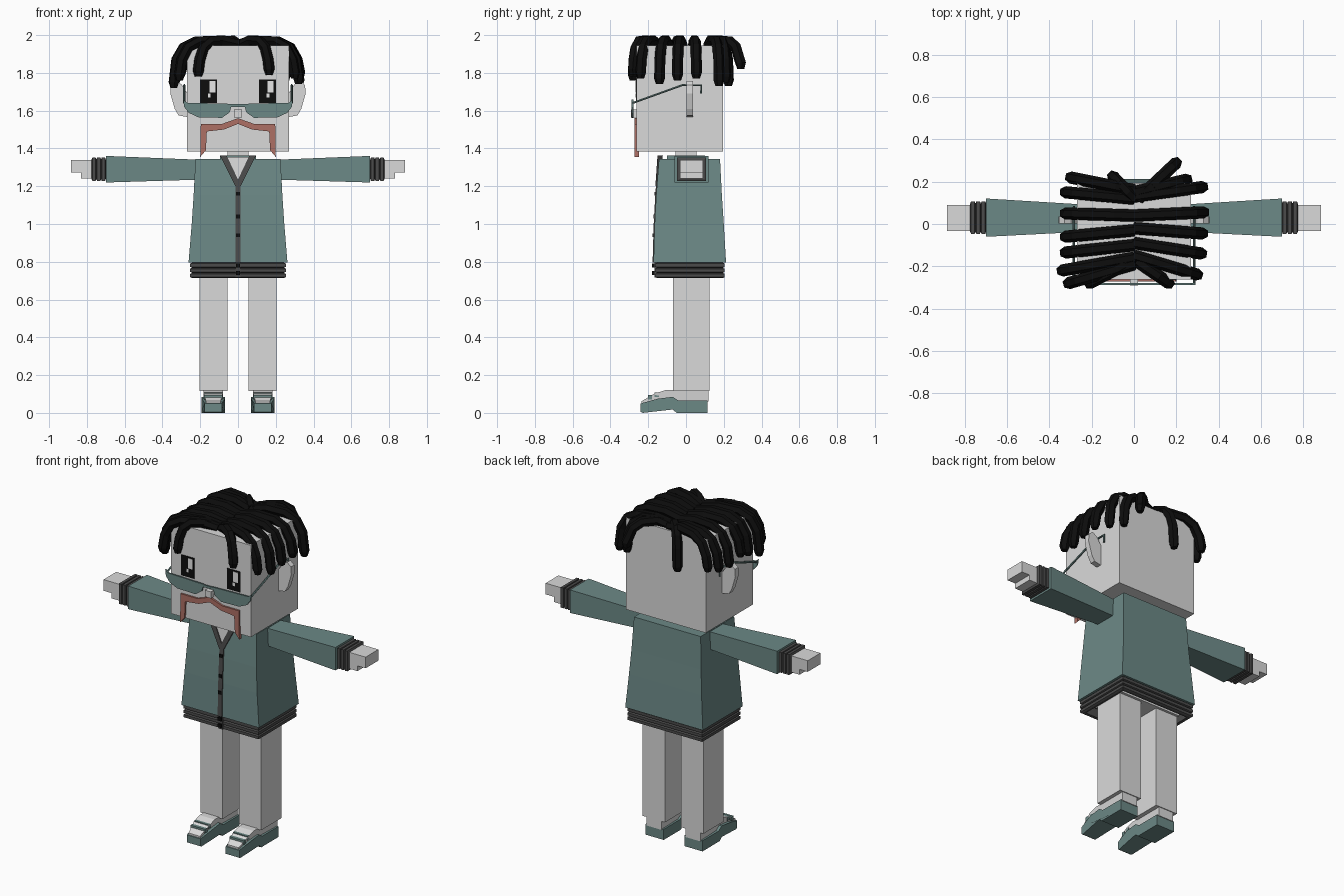
import bpy, bmesh

cube = bpy.data.objects.get("Cube")
if cube:
    bpy.data.objects.remove(cube, do_unlink=True)


def material(name, r, g, b):
    m = bpy.data.materials.new(name)
    m.use_nodes = True
    m.diffuse_color = (r, g, b, 1)
    bsdf = m.node_tree.nodes["Principled BSDF"]
    bsdf.inputs["Base Color"].default_value = (r, g, b, 1)
    bsdf.inputs["Roughness"].default_value = 0.8
    return m


SKIN = material("light grey", 0.7, 0.7, 0.7)
TEAL = material("teal", 0.15, 0.25, 0.24)
TRIM = material("dark grey", 0.07, 0.07, 0.07)
BLACK = material("black", 0.004, 0.004, 0.004)
BROWN = material("red brown", 0.42, 0.16, 0.13)
WHITE = material("white", 0.9, 0.9, 0.9)


def loft(name, rings, mat):
    """Skin a stack of equal-length vertex rings and cap both ends."""
    bm = bmesh.new()
    loops = [[bm.verts.new(p) for p in ring] for ring in rings]
    n = len(loops[0])
    for a, b in zip(loops, loops[1:]):
        for i in range(n):
            j = (i + 1) % n
            bm.faces.new((a[i], a[j], b[j], b[i]))
    bm.faces.new(loops[0][::-1])
    bm.faces.new(loops[-1])
    bmesh.ops.recalc_face_normals(bm, faces=bm.faces)
    mesh = bpy.data.meshes.new(name)
    bm.to_mesh(mesh)
    bm.free()
    mesh.materials.append(mat)
    ob = bpy.data.objects.new(name, mesh)
    bpy.context.collection.objects.link(ob)
    return ob


def level(z, x0, x1, y0, y1):
    return [(x0, y0, z), (x1, y0, z), (x1, y1, z), (x0, y1, z)]


def slab(x, y0, y1, z0, z1):
    return [(x, y0, z0), (x, y1, z0), (x, y1, z1), (x, y0, z1)]


def box(name, x0, x1, y0, y1, z0, z1, mat):
    return loft(name, [level(z0, x0, x1, y0, y1), level(z1, x0, x1, y0, y1)], mat)


def panel(name, outline, y0, y1, mat, depth=lambda z: 0):
    """Plate with an x-z outline; depth lets it follow a sloping front."""
    return loft(name, [[(x, y + depth(z), z) for x, z in outline] for y in (y0, y1)], mat)


def tube(name, points, radius, mat, end=1.0):
    cu = bpy.data.curves.new(name, 'CURVE')
    cu.dimensions = '3D'
    cu.bevel_depth = radius
    cu.bevel_resolution = 1
    cu.use_fill_caps = True
    sp = cu.splines.new('POLY')
    sp.points.add(len(points) - 1)
    for p, co in zip(sp.points, points):
        p.co = (*co, 1)
    sp.points[-1].radius = end
    sp.use_smooth = False
    cu.materials.append(mat)
    ob = bpy.data.objects.new(name, cu)
    bpy.context.collection.objects.link(ob)


# Jacket body, hem ribs and hips
BODY = [(0.795, 0.262, -0.172, 0.212), (1.0, 0.245, -0.166, 0.2),
        (1.15, 0.235, -0.158, 0.19), (1.345, 0.225, -0.143, 0.18)]
loft("jacket", [level(z, -x, x, a, b) for z, x, a, b in BODY], TEAL)


def front(z):
    for (z0, _, a, _), (z1, _, b, _) in zip(BODY, BODY[1:]):
        if z <= z1:
            return a + (b - a) * (z - z0) / (z1 - z0)
    return BODY[-1][2]


hem = []
for i in range(3):
    top = 0.795 - i * 0.027
    for z, d in ((top, 0.01), (top - 0.005, 0), (top - 0.022, 0), (top - 0.027, 0.01)):
        hem.append(level(z, d - 0.253, 0.253 - d, d - 0.163, 0.205 - d))
for z in (0.715, 0.77):
    hem.append(level(z, -0.23, 0.23, -0.14, 0.18))
loft("jacket_hem", hem, TRIM)
box("hips", -0.21, 0.21, -0.09, 0.14, 0.735, 0.79, SKIN)

# Neck opening, collar, placket and buttons
box("neck", -0.055, 0.055, -0.055, 0.055, 1.3, 1.4, SKIN)
box("collar", -0.095, 0.095, -0.1, 0.1, 1.34, 1.362, TEAL)
panel("neck_opening", [(0, 1.22), (0.065, 1.355), (-0.065, 1.355)], -0.003, 0.02, SKIN, front)
for s, side in ((1, "left"), (-1, "right")):
    panel(side + "_lapel", [(0, 1.2), (s * 0.014, 1.2), (s * 0.095, 1.362),
                            (s * 0.06, 1.362), (0, 1.235)], -0.008, 0.02, TRIM, front)
loft("placket", [level(z, -0.014, 0.014, front(z) - 0.005, front(z) + 0.02)
                 for z in (0.795, 1.0, 1.15, 1.21)], TRIM)
box("hem_placket", -0.014, 0.014, -0.168, -0.15, 0.716, 0.795, TRIM)
for z in (0.74, 0.78, 0.94, 1.04, 1.16):
    y = front(max(z, 0.795))
    box("button", -0.011, 0.011, y - 0.009, y + 0.01, z - 0.01, z + 0.01, BLACK)

# Arms, hands, legs and shoes
for s, side in ((1, "left"), (-1, "right")):
    loft(side + "_sleeve", [slab(s * 0.2, -0.035, 0.09, 1.235, 1.34),
                            slab(s * 0.69, -0.06, 0.12, 1.22, 1.36),
                            slab(s * 0.7, -0.06, 0.12, 1.22, 1.36)], TEAL)
    cuff = []
    for i in range(3):
        for x, d in ((0, 0.01), (0.004, 0), (0.021, 0), (0.025, 0.01)):
            cuff.append(slab(s * (0.7 + i * 0.025 + x), d - 0.047, 0.107 - d, 1.228 + d, 1.352 - d))
    loft(side + "_cuff", cuff, TRIM)
    hand = [(0.75, 1.24), (0.83, 1.24), (0.83, 1.272), (0.885, 1.272), (0.885, 1.34), (0.75, 1.34)]
    panel(side + "_hand", [(s * x, z) for x, z in hand], -0.033, 0.09, SKIN)

    xs = sorted((s * 0.055, s * 0.205))
    box(side + "_leg", *xs, -0.07, 0.125, 0.115, 0.78, SKIN)
    sole = [(-0.24, 0.005), (-0.23, 0), (-0.07, 0.018), (-0.05, 0), (0.115, 0),
            (0.115, 0.065), (-0.04, 0.065), (-0.07, 0.085), (-0.15, 0.075), (-0.24, 0.05)]
    upper = [(-0.235, 0.05), (0.12, 0.06), (0.12, 0.12), (-0.075, 0.12),
             (-0.11, 0.12), (-0.165, 0.103), (-0.235, 0.062)]
    for part, prof, x0, x1, mat in (("sole", sole, 0.07, 0.192, TEAL),
                                    ("shoe_upper", upper, 0.08, 0.182, SKIN)):
        # Toe end is pulled in toward the middle of the shoe
        rings = []
        for x in (x0, x1):
            rings.append([(s * (x + (0.131 - x) * (0.25 if y < -0.2 else 0)), y, z) for y, z in prof])
        loft(side + "_" + part, rings, mat)
    for y, z in ((-0.19, 0.09), (-0.155, 0.104)):
        box(side + "_shoe_strap", *sorted((s * 0.082, s * 0.18)), y - 0.011, y + 0.011,
            z - 0.02, z + 0.004, TEAL)

# Head, nose, ears and eyes
box("head", -0.27, 0.27, -0.262, 0.195, 1.385, 1.945, SKIN)
box("nose", -0.02, 0.02, -0.29, -0.25, 1.565, 1.605, SKIN)
EAR = [(0.26, 1.565), (0.315, 1.575), (0.335, 1.61), (0.358, 1.69), (0.355, 1.735),
       (0.33, 1.757), (0.3, 1.74), (0.26, 1.68)]
for s, side in ((1, "left"), (-1, "right")):
    panel(side + "_ear", [(s * x, z) for x, z in EAR], 0.003, 0.036, SKIN)


def plate(name, x0, x1, z0, z1, y, mat):
    box(name, x0, x1, y, -0.26, z0, z1, mat)


for x, glint in ((-0.2, 0.05), (0.112, 0.043)):
    plate("eye", x, x + 0.09, 1.64, 1.765, -0.266, BLACK)
    plate("eye_glint", x + glint, x + glint + 0.032, 1.695, 1.757, -0.268, WHITE)
    plate("eye_spark", x + 0.04, x + 0.054, 1.67, 1.69, -0.268, WHITE)

# Moustache
half = [(0.2, 1.355), (0.197, 1.53), (0.085, 1.53), (0, 1.56)]
inner = [(0, 1.53), (0.075, 1.5), (0.165, 1.49), (0.17, 1.39)]
for s, side in ((1, "left"), (-1, "right")):
    panel(side + "_moustache", [(s * x, z) for x, z in half + inner], -0.273, -0.25, BROWN)

# Glasses
LENS = [(0.29, 1.658), (0.27, 1.642), (0.03, 1.636), (0.045, 1.59), (0.085, 1.562),
        (0.21, 1.565), (0.26, 1.588), (0.285, 1.62)]
for s, side in ((1, "left"), (-1, "right")):
    panel(side + "_lens", [(s * x, z) for x, z in LENS], -0.288, -0.279, TEAL)
    tube(side + "_temple", [(s * 0.284, y, z) for y, z in
                            ((-0.284, 1.64), (-0.02, 1.735), (0.08, 1.735), (0.08, 1.69))], 0.006, TEAL)
box("glasses_bridge", -0.035, 0.035, -0.288, -0.279, 1.62, 1.634, TEAL)

# Hair locks: root x, root y, tip x, tip y, tip z
LOCKS = [(0, 0.16, -0.3, 0.22, 1.78), (0, 0.12, -0.325, 0.15, 1.76), (0, 0.04, -0.325, 0.05, 1.75),
         (0, -0.03, -0.325, -0.06, 1.77), (0, -0.1, -0.325, -0.135, 1.75),
         (0, -0.16, -0.34, -0.22, 1.72), (0, -0.19, -0.31, -0.28, 1.76), (-0.02, -0.18, -0.21, -0.28, 1.78),
         (0, 0.15, 0.25, 0.21, 1.75), (0, 0.13, 0.325, 0.175, 1.73), (0, 0.04, 0.33, 0.055, 1.77),
         (0, -0.02, 0.325, -0.045, 1.76), (0, -0.09, 0.32, -0.14, 1.74),
         (0, -0.15, 0.3, -0.24, 1.77), (0.02, -0.18, 0.165, -0.28, 1.79),
         (0, 0.12, -0.1, 0.225, 1.73), (0.02, 0.12, 0.2, 0.29, 1.82)]
ARC = [(0, 1.95), (0.3, 1.972), (0.65, 1.968), (0.85, 1.935), (0.96, 1.87)]
for x0, y0, x1, y1, tip in LOCKS:
    path = [(x0 + (x1 - x0) * t, y0 + (y1 - y0) * t, z) for t, z in ARC]
    tube("hair_lock", path + [(x1, y1, tip + 0.03), (x1, y1, tip)], 0.029, BLACK, 0.65)
